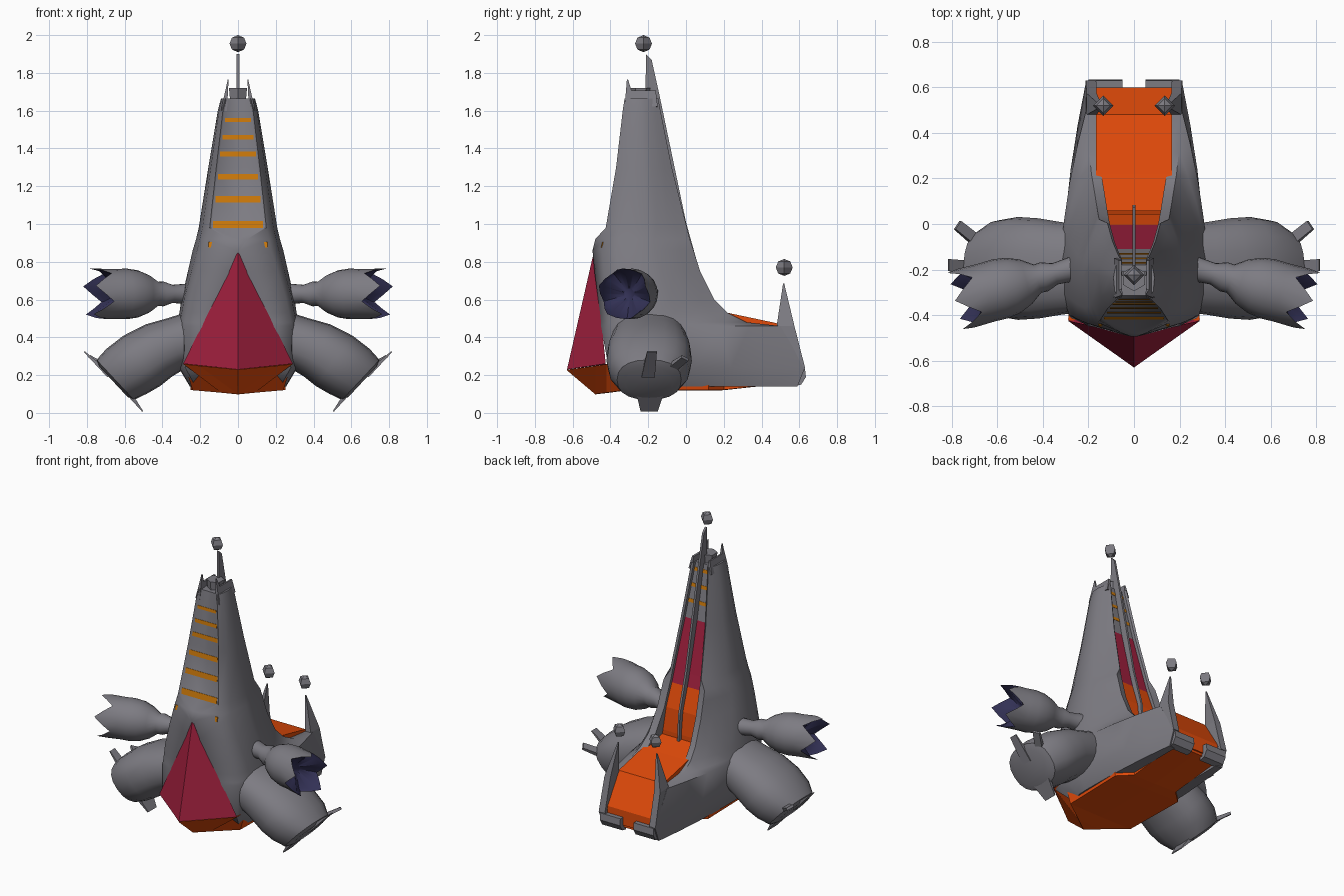
import bpy, bmesh, math
from mathutils import Vector

if "Cube" in bpy.data.objects:
    bpy.data.objects.remove(bpy.data.objects["Cube"], do_unlink=True)


def material(name, r, g, b):
    m = bpy.data.materials.new(name)
    m.use_nodes = True
    m.diffuse_color = (r, g, b, 1)
    m.node_tree.nodes["Principled BSDF"].inputs["Base Color"].default_value = (r, g, b, 1)
    return m


GREY = material("hull grey", .205, .2, .225)
ORANGE = material("bright orange", .76, .07, .003)
RED = material("crimson", .35, .014, .047)
NAVY = material("dark navy", .032, .03, .09)
AMBER = material("amber stripe", .6, .19, .003)


def finish(name, bm, mats, mirror=True, smooth=0):
    """Turn a bmesh into an object, optionally mirrored across x and smoothed."""
    bmesh.ops.remove_doubles(bm, verts=bm.verts, dist=0.0005)
    bmesh.ops.recalc_face_normals(bm, faces=bm.faces)
    mesh = bpy.data.meshes.new(name)
    bm.to_mesh(mesh)
    bm.free()
    ob = bpy.data.objects.new(name, mesh)
    bpy.context.collection.objects.link(ob)
    for m in mats:
        mesh.materials.append(m)
    if smooth:
        bpy.ops.object.select_all(action='DESELECT')
        ob.select_set(True)
        bpy.context.view_layer.objects.active = ob
        bpy.ops.object.shade_smooth_by_angle(angle=math.radians(smooth))
    if mirror:
        ob.modifiers.new("Mirror", 'MIRROR').merge_threshold = 0.001
    return ob


def loft(name, rings, mats, closed=True, mirror=True, smooth=0, inner=None):
    """Skin and cap rings of points; spans from index 'inner' on use the second material."""
    bm = bmesh.new()
    rows = [[bm.verts.new(p) for p in ring] for ring in rings]
    n = len(rows[0])
    for k, (a, b) in enumerate(zip(rows, rows[1:])):
        for i in range(n if closed else n - 1):
            j = (i + 1) % n
            f = bm.faces.new((a[i], a[j], b[j], b[i]))
            f.material_index = int(inner is not None and k >= inner)
    bm.faces.new(rows[0])
    bm.faces.new(rows[-1]).material_index = int(inner is not None)
    return finish(name, bm, mats, mirror, smooth)


def slab(name, outline, x0, x1, mat, mirror=False):
    """Extrude a (y, z) outline between two x positions."""
    return loft(name, [[(x, y, z) for y, z in outline] for x in (x0, x1)], [mat], mirror=mirror)


# Tower shell levels: height, front y, panel edge x, wall front x, side x, rear y, channel x
LEVELS = [
    (.14, -.31, .225, .235, .255, .59, .165),
    (.24, -.41, .28, .29, .315, .63, .165),
    (.46, -.45, .195, .285, .325, .5, .165),
    (.48, -.45, .185, .28, .322, .32, .152),
    (.53, -.455, .16, .27, .31, .22, .142),
    (.6, -.465, .125, .255, .3, .15, .13),
    (.75, -.485, .053, .21, .265, .075, .118),
    (.86, -.495, .01, .175, .24, .04, .112),
    (.92, -.48, .05, .165, .222, .02, .108),
    (.98, -.425, .14, .15, .208, .005, .105),
    (1.3, -.37, .105, .115, .157, -.075, .083),
    (1.6, -.335, .07, .08, .107, -.135, .058),
    (1.665, -.325, .058, .066, .09, -.147, .052)]


def level_at(z):
    for a, b in zip(LEVELS, LEVELS[1:]):
        if z <= b[0]:
            t = (z - a[0]) / (b[0] - a[0])
            return [u + (v - u) * t for u, v in zip(a, b)]
    return LEVELS[-1]


def shell_ring(z):
    z, yf, x1, x2, xs, yr, xi = level_at(z)
    tower = z > .95
    recess = .01 if tower else 0
    y0 = yf + (recess if z > .8 else .04)
    y2 = yf if tower else yf + .05
    ym = min(-.15, (yf + yr) / 2)
    xr = xi + (.012 if tower else .045)
    yin = min(yr - .08, 0)
    mid = [(xs * (1 - t) + xr * t + .05 * xs * math.sin(math.pi * t), ym + (yr - ym) * t) for t in (.25, .5, .75)]
    pts = [(0, y0), (x1, yf + recess), (x2, y2), (.45 * x2 + .55 * xs + .006, .65 * y2 + .35 * ym), (xs, ym),
           *mid, (xr, yr), (xi, yr - .01), (xi, yin), (0, yin)]
    return [(x, y, z) for x, y in pts]


loft("tower_shell", [shell_ring(l[0]) for l in LEVELS], [GREY], closed=False, smooth=50)


# Flat plates that follow the front face or the rear channel
def plate(name, z0, z1, half, mat, rear=False, lift=.002):
    rings = []
    for z in (z0, z1):
        lv = level_at(z)
        y = min(lv[5] - .032, .06) + lift if rear else lv[1] + .01 - lift
        w = lv[6] + .002 if half is None else half
        back = y - .03 if rear and half is None else y + (-.005 if rear else .005)
        rings.append([(-w, y, z), (w, y, z), (w, back, z), (-w, back, z)])
    loft(name, rings, [mat], mirror=False)


for i, z in enumerate((1.55, 1.46, 1.37, 1.25, 1.13, .997)):
    h = .01 + .0018 * i
    plate("front_stripe_%d" % i, z - h, z + h, .069 + .0125 * i, AMBER)
for name, mat, heights in (("lower", ORANGE, (.54, .6, .75, .9)), ("middle", RED, (.9, .98, 1.31)),
                           ("top", GREY, (1.31, 1.6, 1.665))):
    for z0, z1 in zip(heights, heights[1:]):
        plate("channel_" + name, z0, z1, None, mat, True, 0)
for z in (1.62, 1.52, 1.42):
    plate("channel_stripe", z - .011, z + .011, level_at(z)[6], AMBER, True)
slab("hood_marker", [(-.45, .875), (-.443, .905), (-.436, .905), (-.443, .875)], .132, .157, AMBER, True)

# Prow: crimson upper faces over an orange chin
bm = bmesh.new()
apex, tip, corner, back = [bm.verts.new(p) for p in
                           ((0, -.486, .86), (0, -.63, .23), (.29, -.425, .26), (0, -.4, .26))]
for tri in ((apex, tip, corner), (tip, back, corner)):
    bm.faces.new(tri)
finish("prow", bm, [RED])

# Keel sections: y, bottom x, bottom z, top x, top z
KEEL = [(-.63, 0, .227, .001, .229), (-.48, .002, .1, .206, .249), (-.42, .09, .107, .289, .258),
        (-.32, .24, .12, .285, .26), (.12, .25, .12, .26, .26), (.2, .165, .122, .165, .3),
        (.59, .165, .165, .165, .27)]
loft("keel", [[(0, y, zb - .002), (xb, y, zb), (xt, y, zt), (0, y, zt)] for y, xb, zb, xt, zt in KEEL],
     [ORANGE], closed=False)

# Rear deck between the tail walls
slab("rear_deck", [(-.05, .2), (-.02, .57), (.06, .57), (.22, .53), (.48, .475), (.6, .28), (.6, .18)],
     -.168, .168, ORANGE)
slab("tail_tab", [(.57, .14), (.61, .15), (.635, .19), (.63, .235), (.57, .235)], .05, .2, GREY, True)

# Spine fin and mast
slab("spine_fin", [(-.215, 1.6), (-.212, 1.9), (-.182, 1.87), (-.14, 1.68), (.0, 1.01), (.075, .74), (.085, .55),
                   (.02, .55), (-.06, 1.0)], -.007, .007, GREY)

# Tail spikes rise out of the walls as one tapering blade: height, inner x, outer x, front y, rear y
SPIKE = [(.24, .166, .212, .48, .63), (.46, .164, .208, .48, .574), (.685, .14, .147, .514, .52)]
loft("tail_spike", [[(a, c, z), (b, c, z), (b, d, z), (a, d, z)] for z, a, b, c, d in SPIKE], [GREY])


# Tapered bar between two points, used for claws and tower tips
def bar(name, a, b, side, w0, w1, d0, d1):
    a, b, side = Vector(a), Vector(b), Vector(side)
    n = (b - a).cross(side).normalized()
    rings = [[p + side * w * u + n * d * v for u, v in ((-1, -1), (1, -1), (1, 1), (-1, 1))]
             for p, w, d in ((a, w0, d0), (b, w1, d1))]
    loft(name, rings, [GREY])


bar("tower_tip", (.074, -.29, 1.6), (.052, -.31, 1.765), (0, 1, 0), .036, .003, .016, .002)
bar("tower_rim", (.073, -.235, 1.62), (.061, -.235, 1.705), (0, 1, 0), .085, .075, .014, .006)

# Faceted beacons and the pod at the top of the tower
for name, pos in (("top_beacon", (0, -.225, 1.955)), ("left_beacon", (.135, .52, .77)),
                  ("right_beacon", (-.135, .52, .77))):
    bm = bmesh.new()
    bmesh.ops.create_uvsphere(bm, u_segments=4, v_segments=4, radius=.045)
    bmesh.ops.translate(bm, verts=bm.verts, vec=pos)
    finish(name, bm, [GREY], mirror=False)
bm = bmesh.new()
bmesh.ops.create_cone(bm, cap_ends=True, segments=6, radius1=.045, radius2=.055, depth=.1)
bmesh.ops.translate(bm, verts=bm.verts, vec=(0, -.24, 1.67))
finish("tower_pod", bm, [GREY], mirror=False)


def squared(v):
    return math.copysign(abs(v) ** .85, v)


# Legs: bent barrels of rounded rings (x, z, tilt, half height, half width)
def leg_ring(x, z, tilt, h, w):
    t = math.radians(tilt)
    ring = []
    for i in range(20):
        a = math.tau * i / 20
        r = h * squared(math.cos(a))
        ring.append((x + r * math.sin(t), -.195 + w * squared(math.sin(a)), z + r * math.cos(t)))
    return ring


LEG = [(.22, .4, 0, .15, .19), (.33, .365, 15, .143, .205), (.42, .33, 27, .155, .22), (.51, .275, 36, .165, .226),
       (.59, .22, 42, .16, .212), (.65, .175, 43, .145, .17), (.66, .165, 43, .11, .125)]
loft("leg", [leg_ring(*r) for r in LEG], [GREY], smooth=40)
bar("upper_claw", (.68, -.2, .2), (.815, -.18, .325), (0, 1, 0), .035, .026, .016, .003)
bar("rear_claw", (.66, -.1, .22), (.775, -.005, .29), (.4, -.6, .3), .032, .03, .016, .008)
bar("lower_claw", (.59, -.19, .12), (.505, -.195, .008), (0, 1, 0), .075, .045, .016, .003)

# Arms: flared pods with a toothed mouth, dark inside
AXIS = Vector((.95, -.26, 0)).normalized()
ACROSS = Vector((-AXIS.y, AXIS.x, 0))
ROOT = Vector((.26, -.195, .63))


def arm_ring(s, r, tooth=0):
    ring = []
    for i in range(20):
        a = math.tau * i / 20 + .3
        reach = s + tooth * abs(i % 4 - 2) / 2
        ring.append(ROOT + AXIS * reach + r * (ACROSS * math.cos(a) + Vector((0, 0, math.sin(a)))))
    return ring


ARM = [(0, .055), (.09, .048), (.14, .066), (.17, .064), (.22, .1), (.28, .125), (.34, .134), (.4, .132),
       (.445, .134, .1), (.43, .12, .06), (.4, .03)]
loft("arm", [arm_ring(*r) for r in ARM], [GREY, NAVY], smooth=40, inner=8)
